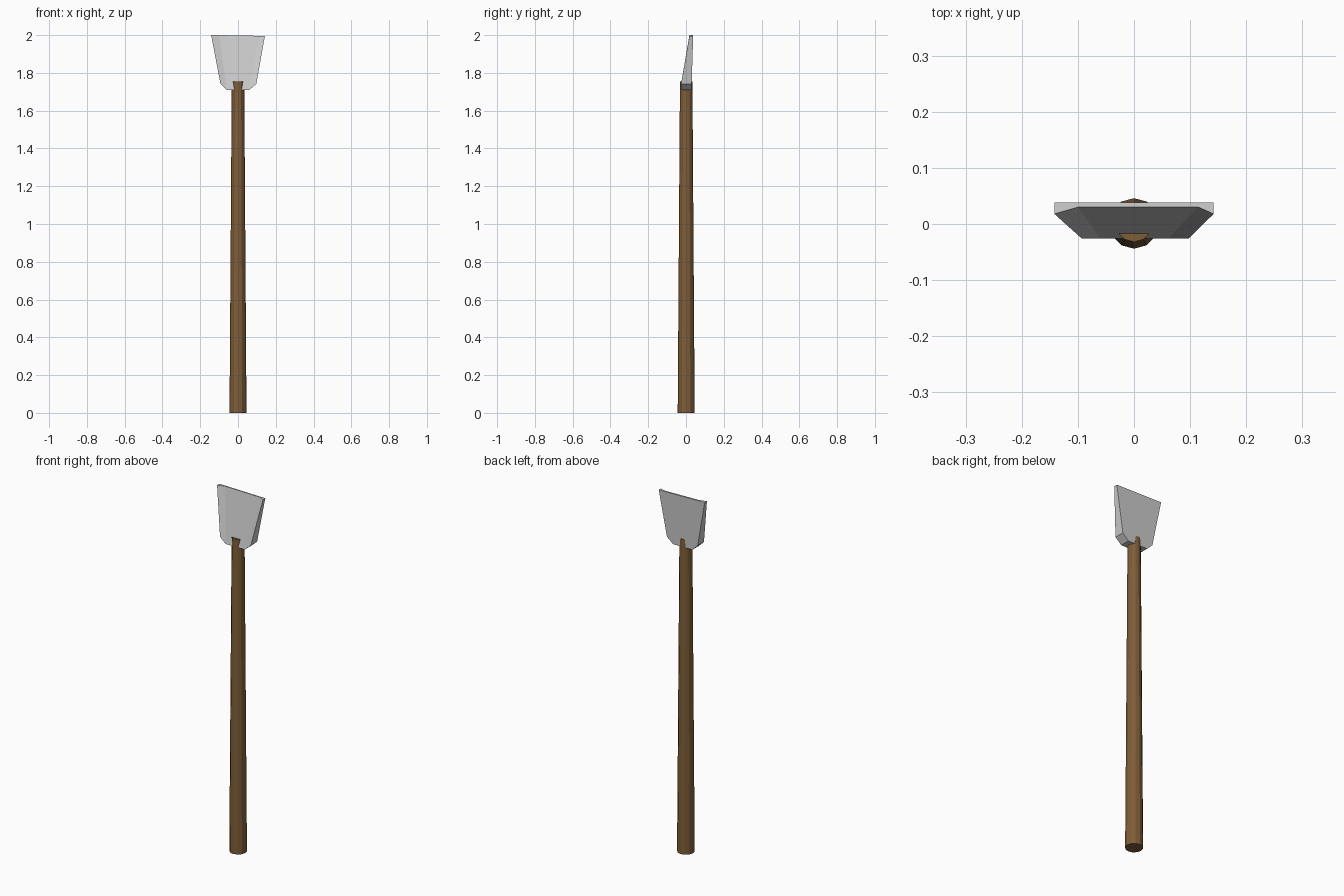
import bpy, bmesh

if "Cube" in bpy.data.objects:
    bpy.data.objects.remove(bpy.data.objects["Cube"])

# Wooden shaft: twelve-sided, tapering upward, with one vertex facing front
bpy.ops.mesh.primitive_cone_add(vertices=12, radius1=0.045, radius2=0.033,
                                depth=1.755, location=(0, 0.001, 0.8775))
shaft = bpy.context.object
shaft.name = "shaft"
wood = bpy.data.materials.new("wood")
wood.diffuse_color = (0.21, 0.11, 0.04, 1)
wood.use_nodes = True
wood.node_tree.nodes["Principled BSDF"].inputs["Base Color"].default_value = wood.diffuse_color
shaft.data.materials.append(wood)

# Blade: outlines (x, y, z) run from upper left, round the bottom, to upper right
front = [(-0.142, 0.018, 2.0), (-0.093, -0.026, 1.742), (-0.06, -0.026, 1.71),
         (0.06, -0.026, 1.71), (0.097, -0.026, 1.742), (0.142, 0.018, 1.995),
         (0.115, 0.03, 1.996), (-0.10, 0.03, 2.0)]
back = [(-0.142, 0.038, 2.0), (-0.093, 0.030, 1.742), (-0.06, 0.029, 1.71),
        (0.06, 0.029, 1.71), (0.097, 0.030, 1.742), (0.142, 0.038, 1.995)]
bm = bmesh.new()
f = [bm.verts.new(p) for p in front]
b = [bm.verts.new(p) for p in back]

# Sides and bottom join the two outlines
for i in range(5):
    bm.faces.new((f[i], b[i], b[i + 1], f[i + 1]))
# Front: hollowed centre with two side facets
bm.faces.new((f[2], f[3], f[6], f[7]))
bm.faces.new((f[0], f[1], f[2], f[7]))
bm.faces.new((f[3], f[4], f[5], f[6]))
# Back and cutting edge
bm.faces.new(b[::-1])
bm.faces.new((f[0], f[7], f[6], f[5], b[5], b[0]))
bmesh.ops.recalc_face_normals(bm, faces=bm.faces[:])

mesh = bpy.data.meshes.new("blade")
bm.to_mesh(mesh)
bm.free()
bpy.context.collection.objects.link(bpy.data.objects.new("blade", mesh))
